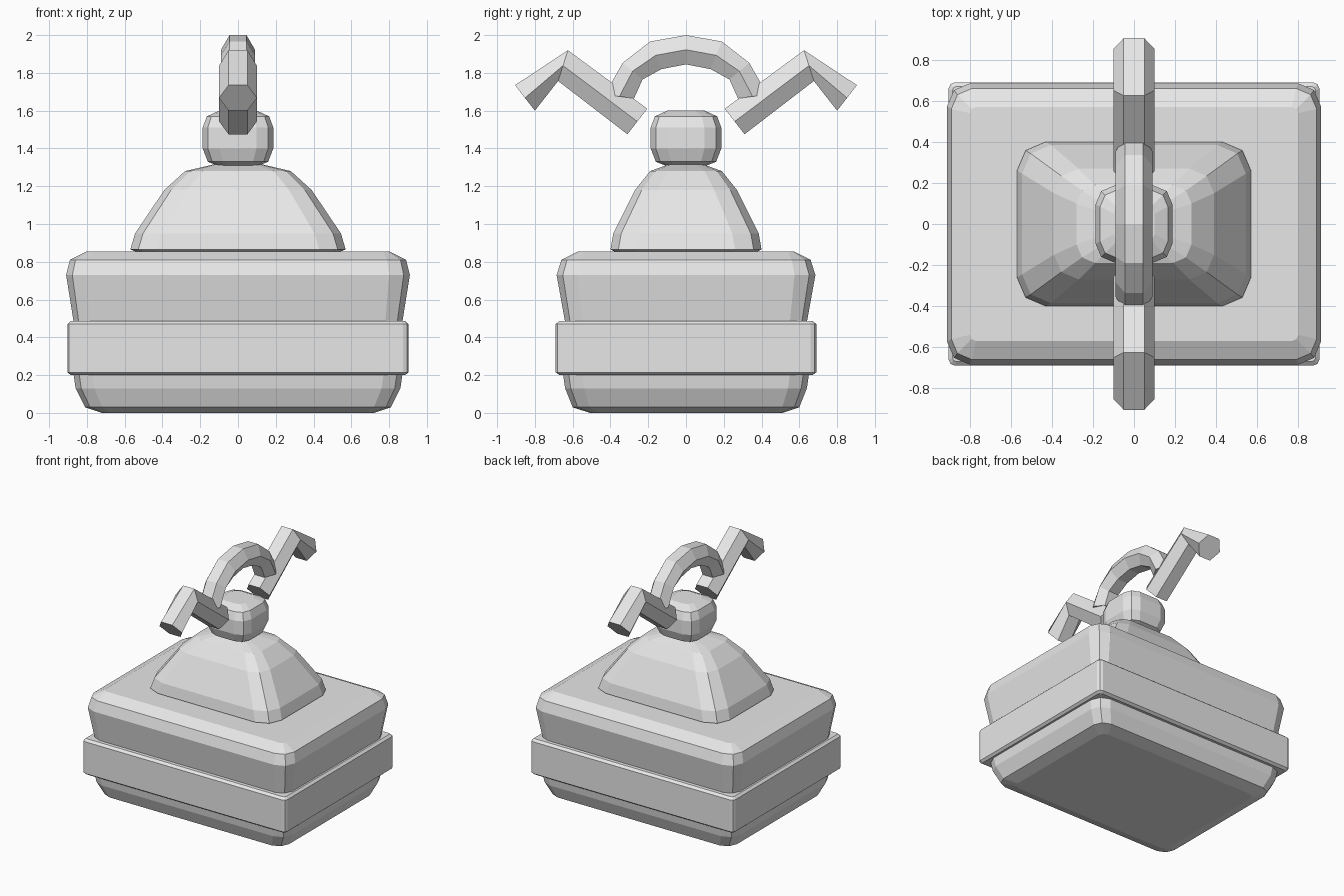
import bpy
import bmesh

old = bpy.data.objects.get("Cube")
if old:
    bpy.data.objects.remove(old, do_unlink=True)

GREY = (0.8, 0.8, 0.8, 1)
grey = bpy.data.materials.new("plain_grey")
grey.use_nodes = True
grey.diffuse_color = GREY
grey.node_tree.nodes["Principled BSDF"].inputs["Base Color"].default_value = GREY


def loft(name, rings):
    """Skin a list of equal-sized point rings and cap both ends."""
    bm = bmesh.new()
    loops = [[bm.verts.new(p) for p in ring] for ring in rings]
    n = len(loops[0])
    for a, b in zip(loops, loops[1:]):
        for i in range(n):
            j = (i + 1) % n
            bm.faces.new((a[i], a[j], b[j], b[i]))
    bm.faces.new(loops[0][::-1])
    bm.faces.new(loops[-1])
    bmesh.ops.recalc_face_normals(bm, faces=bm.faces)
    mesh = bpy.data.meshes.new(name)
    bm.to_mesh(mesh)
    bm.free()
    mesh.materials.append(grey)
    obj = bpy.data.objects.new(name, mesh)
    bpy.context.collection.objects.link(obj)
    return obj


def rounded_ring(z, hx, hy, c):
    """Rectangle whose corners are cut by two facets."""
    m = c * 0.3
    corner = [(hx, hy - c), (hx - m, hy - m), (hx - c, hy)]
    pts = []
    for sx, sy in ((1, 1), (-1, 1), (-1, -1), (1, -1)):
        quarter = corner if sx * sy > 0 else corner[::-1]
        pts += [(sx * x, sy * y, z) for x, y in quarter]
    return pts


def block(name, profile):
    return loft(name, [rounded_ring(*row) for row in profile])


def hex_bar(name, r, outer, inner):
    """Six-sided bar in the YZ plane, mitred between outer and inner edges."""
    rings = []
    for (yo, zo), (yi, zi) in zip(outer, inner):
        ym, zm = (yo + yi) / 2, (zo + zi) / 2
        rings.append([(r / 2, yo, zo), (r, ym, zm), (r / 2, yi, zi),
                      (-r / 2, yi, zi), (-r, ym, zm), (-r / 2, yo, zo)])
    return loft(name, rings)


# Base: box with rounded foot and lid edges (z, half x, half y, corner cut)
block("base_box", [
    (0.00, 0.72, 0.51, 0.05), (0.03, 0.81, 0.60, 0.09),
    (0.13, 0.86, 0.64, 0.10), (0.20, 0.87, 0.65, 0.10),
    (0.48, 0.87, 0.64, 0.09), (0.73, 0.91, 0.685, 0.11),
    (0.81, 0.89, 0.66, 0.10), (0.855, 0.80, 0.57, 0.03)])

# Band around the base
block("base_band", [
    (0.20, 0.885, 0.67, 0.02), (0.215, 0.903, 0.69, 0.03),
    (0.47, 0.903, 0.69, 0.03), (0.487, 0.885, 0.67, 0.02)])

# Dome and the knob on it
block("dome", [
    (0.85, 0.53, 0.37, 0.12), (0.865, 0.57, 0.40, 0.14),
    (0.95, 0.545, 0.385, 0.14), (1.18, 0.39, 0.27, 0.12),
    (1.28, 0.28, 0.19, 0.09), (1.32, 0.11, 0.08, 0.04)])
block("knob", [
    (1.31, 0.11, 0.11, 0.05), (1.33, 0.16, 0.16, 0.08),
    (1.40, 0.187, 0.187, 0.09), (1.51, 0.187, 0.187, 0.09),
    (1.57, 0.165, 0.165, 0.08), (1.60, 0.10, 0.10, 0.05)])

# Arched handle: half the edge points, mirrored across y
arc_out = [(-0.43, 1.685), (-0.335, 1.853), (-0.19, 1.966)]
arc_in = [(-0.275, 1.665), (-0.23, 1.765), (-0.13, 1.82)]


def mirrored(half, top):
    return half + [top] + [(-y, z) for y, z in reversed(half)]


hex_bar("handle_arch", 0.09, mirrored(arc_out, (0, 2.0)), mirrored(arc_in, (0, 1.845)))

# Bent arms at the front and back
arm_out = [(-0.905, 1.735), (-0.625, 1.92), (-0.205, 1.61)]
arm_in = [(-0.80, 1.60), (-0.677, 1.757), (-0.31, 1.475)]
for name, s in (("front_arm", 1), ("back_arm", -1)):
    hex_bar(name, 0.1, [(s * y, z) for y, z in arm_out], [(s * y, z) for y, z in arm_in])
